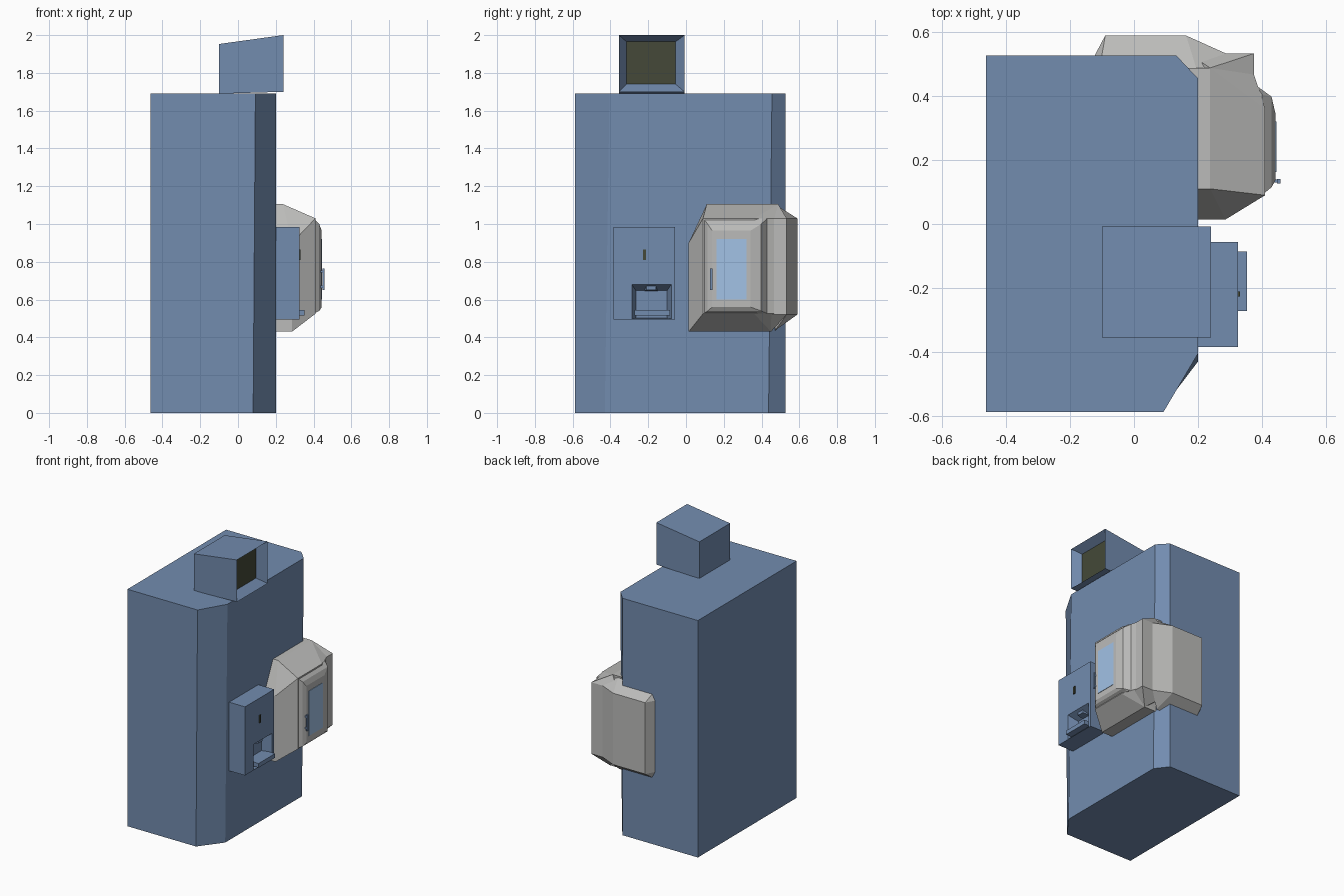
import bpy, bmesh

if "Cube" in bpy.data.objects:
    bpy.data.objects.remove(bpy.data.objects["Cube"])


def material(name, rgb):
    m = bpy.data.materials.new(name)
    m.diffuse_color = (*rgb, 1)
    m.use_nodes = True
    m.node_tree.nodes["Principled BSDF"].inputs["Base Color"].default_value = m.diffuse_color
    return m


BLUE = material("slate_blue", (0.17, 0.262, 0.43))
GREY = material("light_grey", (0.50, 0.50, 0.49))
GLASS = material("pale_blue_glass", (0.36, 0.54, 0.79))
DARK = material("dark_olive", (0.058, 0.066, 0.04))


def finish(bm, name, mats):
    bmesh.ops.recalc_face_normals(bm, faces=bm.faces)
    me = bpy.data.meshes.new(name)
    bm.to_mesh(me)
    bm.free()
    for m in mats:
        me.materials.append(m)
    ob = bpy.data.objects.new(name, me)
    bpy.context.collection.objects.link(ob)
    return ob


def loft(name, loops, *mats):
    """Skin consecutive loops and cap both ends; a second material goes on the last cap."""
    bm = bmesh.new()
    rings = [[bm.verts.new(p) for p in loop] for loop in loops]
    for a, b in zip(rings, rings[1:]):
        for i in range(len(a)):
            j = (i + 1) % len(a)
            bm.faces.new((a[i], a[j], b[j], b[i]))
    bm.faces.new(rings[0])
    bm.faces.new(rings[-1]).material_index = len(mats) - 1
    return finish(bm, name, mats)


def hull(name, points, mat):
    """Faceted convex shell around a few corner points."""
    bm = bmesh.new()
    for p in points:
        bm.verts.new(p)
    res = bmesh.ops.convex_hull(bm, input=bm.verts)
    bmesh.ops.delete(bm, geom=list({v for v in res["geom_interior"] + res["geom_unused"]
                                    if isinstance(v, bmesh.types.BMVert)}), context='VERTS')
    bmesh.ops.dissolve_limit(bm, angle_limit=0.03, verts=bm.verts, edges=bm.edges)
    return finish(bm, name, [mat])


def rect(x, y0, y1, z0, z1):
    return [(x, y0, z0), (x, y1, z0), (x, y1, z1), (x, y0, z1)]


def box(name, x0, x1, y0, y1, z0, z1, mat):
    return loft(name, [rect(x0, y0, y1, z0, z1), rect(x1, y0, y1, z0, z1)], mat)


def prism(outline, z0, z1):
    return [(x, y, z) for x, y in outline for z in (z0, z1)]


# Cabinet with two cut corners that widen slightly towards the floor
def cabinet_ring(z, fx, fy, by):
    return [(x, y, z) for x, y in ((-0.462, -0.588), (fx, -0.588), (0.2, fy),
                                   (0.2, by), (0.133, 0.526), (-0.462, 0.526))]


loft("cabinet", [cabinet_ring(0, 0.08, -0.43, 0.437),
                 cabinet_ring(1.692, 0.092, -0.405, 0.455)], BLUE)

# Top hood with a tapered opening ending in a dark screen
loft("top_hood", [rect(-0.10, -0.355, -0.008, 1.69, 1.953),
                  rect(0.24, -0.355, -0.008, 1.70, 2.0),
                  rect(0.18, -0.315, -0.055, 1.74, 1.965)], BLUE, DARK)

# Dispenser with a tapered recess, slot, spout and tray
loft("dispenser_box", [rect(0.19, -0.385, -0.057, 0.495, 0.985),
                       rect(0.325, -0.385, -0.057, 0.495, 0.985),
                       rect(0.325, -0.287, -0.078, 0.498, 0.68),
                       rect(0.255, -0.265, -0.10, 0.502, 0.647)], BLUE)
box("dispenser_slot", 0.32, 0.331, -0.227, -0.211, 0.81, 0.865, DARK)
loft("dispenser_spout", [rect(0.25, -0.222, -0.148, 0.645, 0.67),
                         rect(0.305, -0.21, -0.16, 0.65, 0.672)], BLUE)
box("dispenser_tray", 0.25, 0.353, -0.272, -0.086, 0.515, 0.545, BLUE)

# Faceted grey housing on the side wall
hull("housing_main",
     prism([(0.17, 0.11), (0.238, 0.11), (0.238, 0.488), (0.17, 0.488)], 1.0, 1.105)
     + prism([(0.17, 0.014), (0.286, 0.014)], 0.43, 0.90)
     + prism([(0.41, 0.09), (0.41, 0.36), (0.375, 0.467)], 0.525, 1.03)
     + [(0.286, 0.45, 0.43), (0.17, 0.45, 0.43)], GREY)

# Housing post at the cabinet corner
hull("housing_corner",
     prism([(0.17, 0.40), (0.375, 0.40), (0.375, 0.533), (0.17, 0.533)], 0.52, 1.03)
     + [(0.286, 0.45, 0.43), (0.238, 0.488, 1.105)], GREY)

# Housing part wrapping around the back wall
hull("housing_wrap",
     prism([(-0.125, 0.523), (-0.09, 0.589), (0.163, 0.589), (0.2875, 0.533)], 0.52, 1.03)
     + prism([(-0.11, 0.47), (0.2, 0.47)], 0.435, 1.105), GREY)

# Bevelled door, window and handle
hull("door",
     prism([(0.40, 0.09), (0.40, 0.405), (0.382, 0.433)], 0.525, 1.03)
     + prism([(0.43, 0.115), (0.43, 0.398)], 0.54, 1.0)
     + prism([(0.443, 0.138), (0.443, 0.342)], 0.56, 0.965), GREY)
box("door_window", 0.438, 0.446, 0.162, 0.32, 0.60, 0.92, GLASS)
box("handle_bar", 0.447, 0.458, 0.127, 0.141, 0.65, 0.765, BLUE)
for i, z in enumerate((0.662, 0.743)):
    box(f"handle_mount_{i + 1}", 0.43, 0.449, 0.129, 0.139, z, z + 0.012, BLUE)
